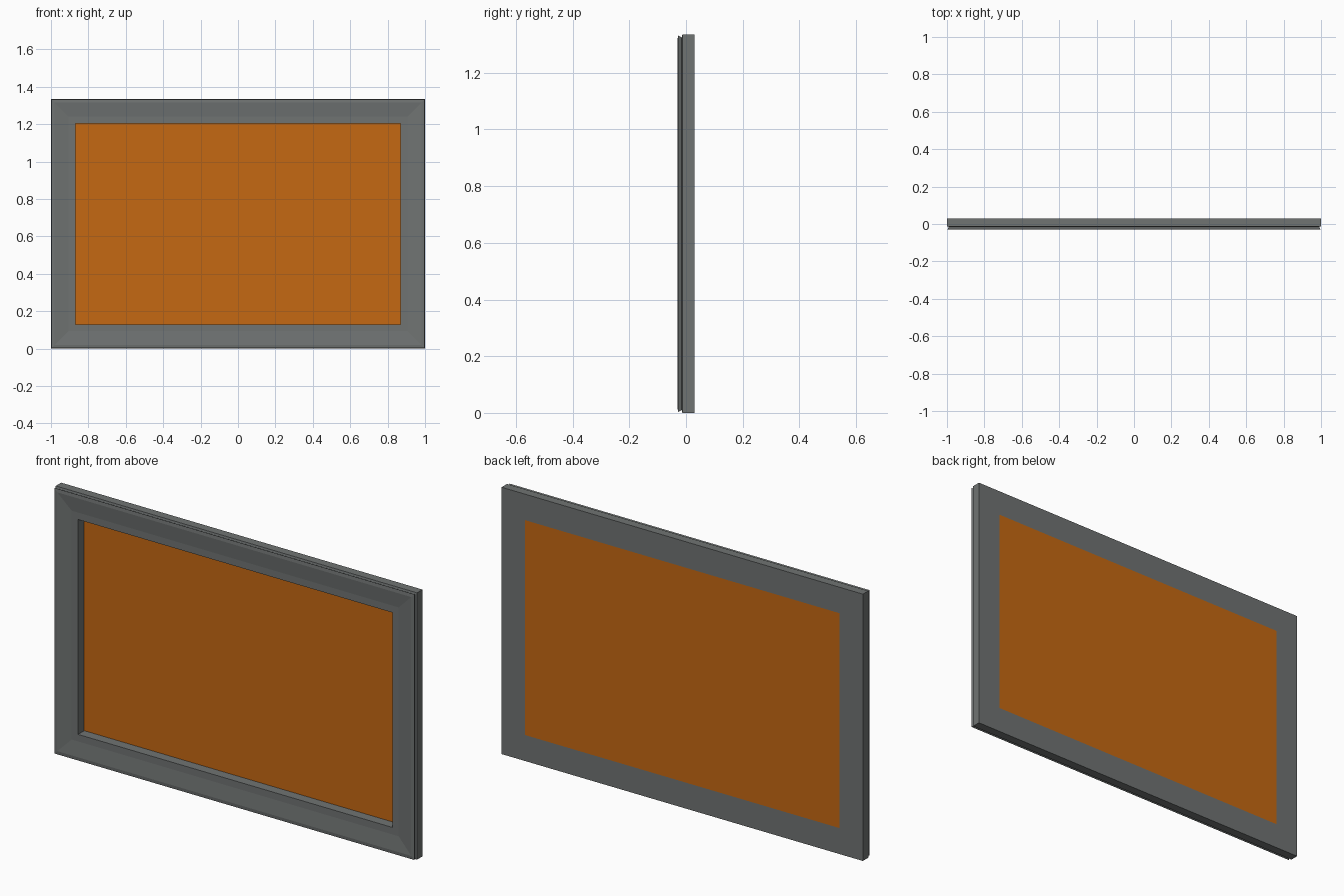
import bpy, bmesh

if "Cube" in bpy.data.objects:
    bpy.data.objects.remove(bpy.data.objects["Cube"])

W, H = 1.0, 0.6675          # half width, half height
CZ = H                      # centre height


def material(name, rgb):
    m = bpy.data.materials.new(name)
    m.diffuse_color = (*rgb, 1)
    m.use_nodes = True
    m.node_tree.nodes["Principled BSDF"].inputs["Base Color"].default_value = m.diffuse_color
    return m


def finish(name, bm, mat):
    bmesh.ops.recalc_face_normals(bm, faces=bm.faces)
    me = bpy.data.meshes.new(name)
    bm.to_mesh(me)
    bm.free()
    me.materials.append(mat)
    ob = bpy.data.objects.new(name, me)
    bpy.context.collection.objects.link(ob)
    return ob


grey = material("slate grey", (0.16, 0.172, 0.17))
orange = material("burnt orange", (0.56, 0.14, 0.006))

# Moulding cross-section: (inset from outer edge, y)
profile = [
    (0.0, 0.03), (0.0, -0.013),          # back and outer side
    (0.01, -0.015), (0.003, -0.028),     # side groove and front lip
    (0.02, -0.03), (0.095, -0.022),      # sloping face
    (0.13, -0.022), (0.13, 0.03),        # flat inner band and opening
]

# Frame: mitred sweep of the section around the rectangle
bm = bmesh.new()
rings = []
for sx, sz in ((-1, -1), (1, -1), (1, 1), (-1, 1)):
    rings.append([bm.verts.new((sx * (W - d), y, CZ + sz * (H - d))) for d, y in profile])
n = len(profile)
for i in range(4):
    a, b = rings[i], rings[(i + 1) % 4]
    for j in range(n):
        k = (j + 1) % n
        bm.faces.new((a[j], b[j], b[k], a[k]))
finish("frame", bm, grey)

# Panel: thin sheet flush with the back of the frame
bm = bmesh.new()
bmesh.ops.create_cube(bm, size=1)
for v in bm.verts:
    v.co = (v.co.x * 2 * (W - 0.13), 0.0285 + v.co.y * 0.003, CZ + v.co.z * 2 * (H - 0.13))
finish("panel", bm, orange)
